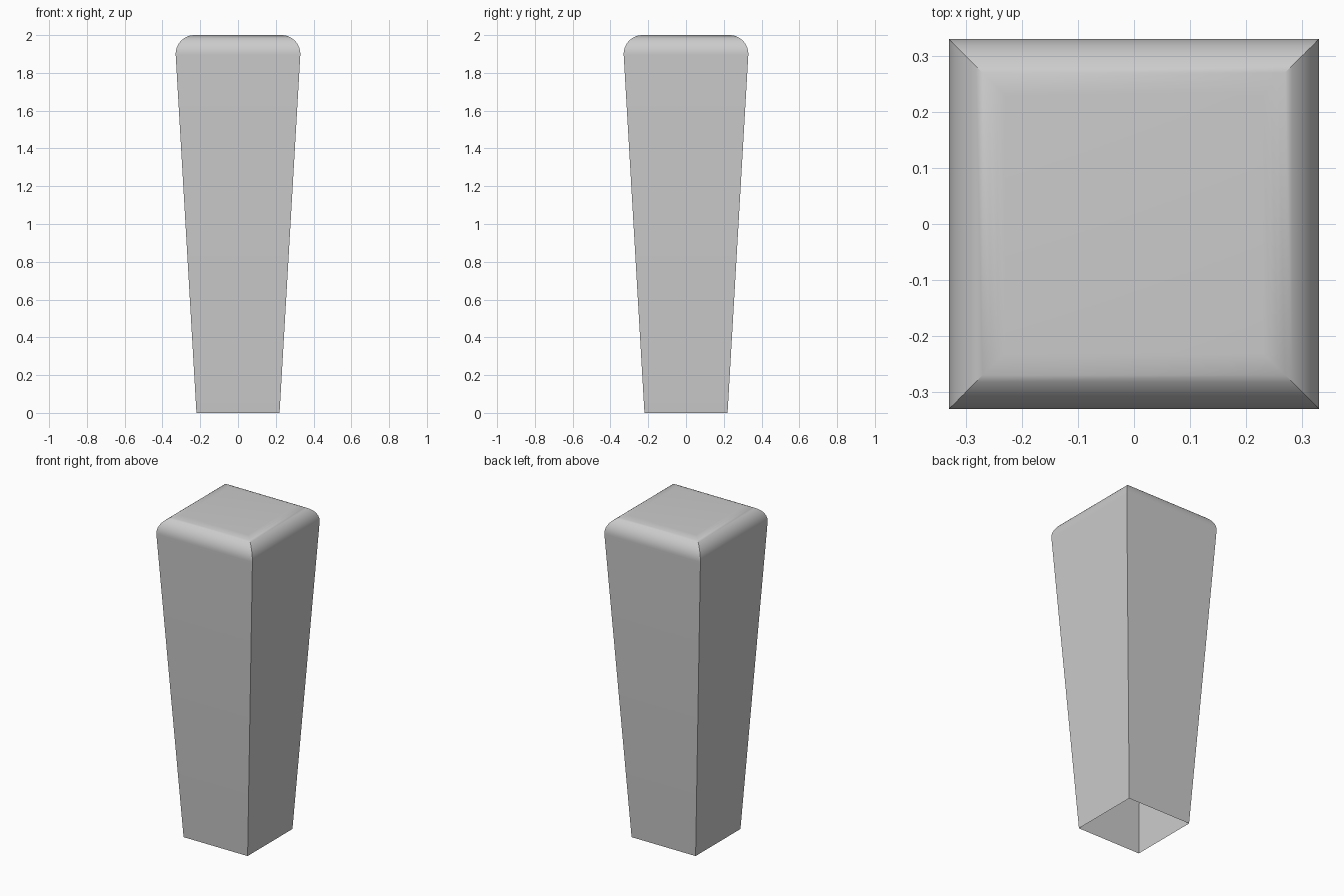
import bpy, bmesh, math

if "Cube" in bpy.data.objects:
    bpy.data.objects.remove(bpy.data.objects["Cube"])

# Half-width / height profile: tapered side, then a rounded top shoulder
RADIUS, STEPS = 0.10, 12
start = math.radians(-3.3)
profile = [(0.22, 0.0)]
for i in range(STEPS + 1):
    a = start + (math.pi / 2 - start) * i / STEPS
    profile.append((0.23 + RADIUS * math.cos(a), 1.90 + RADIUS * math.sin(a)))

# Square rings bridged into a shell with mitred corners, open underneath
bm = bmesh.new()
rings = [[bm.verts.new((sx * w, sy * w, z))
          for sx, sy in ((-1, -1), (1, -1), (1, 1), (-1, 1))]
         for w, z in profile]
for low, high in zip(rings, rings[1:]):
    for i in range(4):
        j = (i + 1) % 4
        bm.faces.new((low[i], low[j], high[j], high[i]))
bm.faces.new(rings[-1])  # flat top

mesh = bpy.data.meshes.new("tapered_leg")
bm.to_mesh(mesh)
bm.free()
leg = bpy.data.objects.new("tapered_leg", mesh)
bpy.context.collection.objects.link(leg)

# Smooth shoulder, sharp corner edges
bpy.context.view_layer.objects.active = leg
leg.select_set(True)
bpy.ops.object.shade_smooth_by_angle(angle=math.radians(30))
